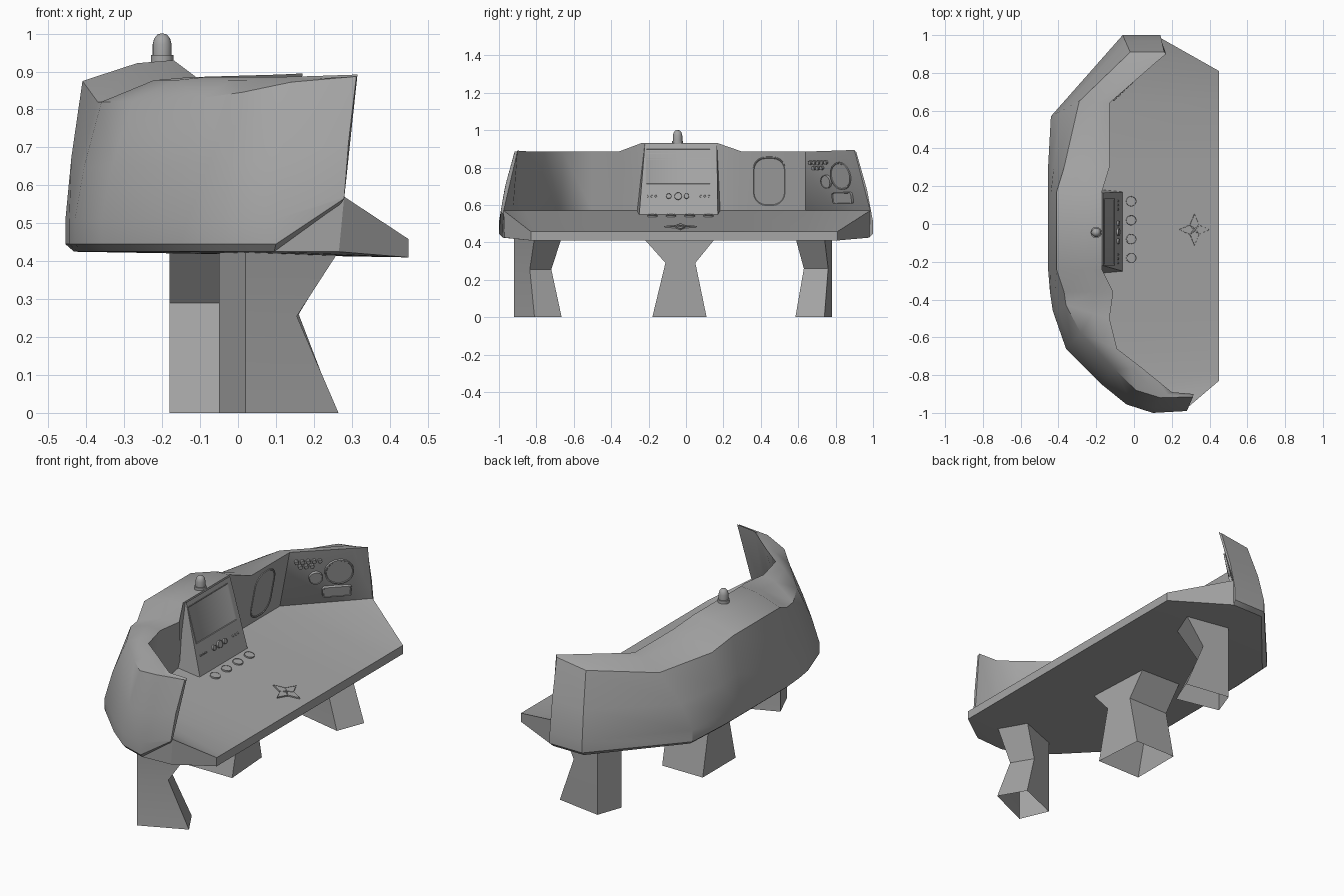
import bpy, bmesh
from math import sin, cos, pi, radians
from mathutils import Vector, Matrix

if "Cube" in bpy.data.objects:
    bpy.data.objects.remove(bpy.data.objects["Cube"])

grey = bpy.data.materials.new("dark_grey")
grey.diffuse_color = (.38, .38, .38, 1)
grey.use_nodes = True
grey.node_tree.nodes["Principled BSDF"].inputs["Base Color"].default_value = grey.diffuse_color


def finish(name, bm, angle=30):
    bmesh.ops.remove_doubles(bm, verts=bm.verts, dist=0.0005)
    bmesh.ops.recalc_face_normals(bm, faces=bm.faces)
    me = bpy.data.meshes.new(name)
    bm.to_mesh(me)
    bm.free()
    me.materials.append(grey)
    ob = bpy.data.objects.new(name, me)
    bpy.context.collection.objects.link(ob)
    bpy.ops.object.select_all(action='DESELECT')
    ob.select_set(True)
    bpy.context.view_layer.objects.active = ob
    bpy.ops.object.shade_smooth_by_angle(angle=radians(angle))
    return ob


def loft(name, rings, angle=30, caps=True):
    """Closed rings joined in order, optionally capped at both ends."""
    bm = bmesh.new()
    vs = [[bm.verts.new(p) for p in r] for r in rings]
    n = len(vs[0])
    for a, b in zip(vs, vs[1:]):
        for i in range(n):
            j = (i + 1) % n
            bm.faces.new((a[i], a[j], b[j], b[i]))
    if caps:
        bm.faces.new(vs[0])
        bm.faces.new(vs[-1])
    return finish(name, bm, angle)


def frame(origin, right, up):
    u = Vector(right).normalized()
    n = u.cross(Vector(up)).normalized()
    m = Matrix((u, n.cross(u), n)).transposed().to_4x4()
    m.translation = Vector(origin)
    return m


def pad(name, fr, at, outline, proud=0.005, dish=0.003, rim=0.92):
    """Small raised plate with a dished face, lying on a surface frame."""
    steps = [(1, -0.012), (1, proud), (rim, proud), (rim - 0.03, proud - dish)]
    return loft(name, [[fr @ Vector((at[0] + x * s, at[1] + y * s, d))
                        for x, y in outline] for s, d in steps])


def disc(r, n=16):
    return [(r * cos(2 * pi * i / n), r * sin(2 * pi * i / n)) for i in range(n)]


def rect(w, h):
    return [(-w / 2, -h / 2), (w / 2, -h / 2), (w / 2, h / 2), (-w / 2, h / 2)]


def round_rect(w, h, r, n=5):
    pts = []
    for k, (sx, sy) in enumerate(((1, 1), (-1, 1), (-1, -1), (1, -1))):
        for i in range(n + 1):
            a = pi / 2 * (k + i / n)
            pts.append((sx * (w / 2 - r) + r * cos(a), sy * (h / 2 - r) + r * sin(a)))
    return pts


# Hood stations: base xy, shoulder xyz, rim xyz, inner foot xy
stations = [
    (.28, -.99, .312, -.915, .887, .315, -.90, .892, .28, -.975),
    (.10, -1.0, .14, -.92, .872, .20, -.89, .888, .17, -.925),
    (-.04, -.955, .01, -.88, .845, .12, -.825, .886, .08, -.86),
    (-.17, -.85, -.10, -.77, .83, .04, -.76, .885, .00, -.79),
    (-.36, -.66, -.28, -.58, .82, -.09, -.66, .885, -.13, -.67),
    (-.43, -.46, -.36, -.43, .82, -.13, -.50, .885, -.17, -.50),
    (-.445, -.36, -.37, -.36, .82, -.11, -.36, .885, -.17, -.36),
    (-.455, -.24, -.41, -.24, .875, -.17, -.24, .93, -.19, -.24),
    (-.455, .17, -.41, .17, .875, -.17, .17, .93, -.19, .17),
    (-.455, .30, -.37, .30, .82, -.13, .30, .885, -.19, .30),
    (-.44, .57, -.29, .65, .82, -.13, .64, .885, -.19, .64),
    (-.06, 1.0, -.02, .91, .86, .11, .85, .892, .075, .915),
    (.14, 1.0, .16, .91, .885, .17, .90, .895, .14, .985),
]
rings, feet, under = [], [], []
for k, s in enumerate(stations):
    b, sh, ri = Vector(s[0:2]), Vector(s[2:5]), Vector(s[5:8])
    lift = .06 if k == 0 else 0        # lower edge rises at the near tip
    low = Vector((b.x, b.y, .51 + lift))
    mid = low.lerp(sh, .45)
    mid.xy = b.lerp(sh.xy, .35)
    roof = sh.lerp(ri, .6)
    roof.z = ri.z - .008
    foot = Vector((s[8], s[9], .57))
    bottom = Vector((b.x * .95, b.y * .98, .425))
    rings.append([bottom + Vector((0, 0, lift * 2)), (b.x, b.y, .445 + lift * 2),
                  low, mid, sh, roof, ri, foot])
    feet.append(foot)
    under.append(bottom)
loft("hood", rings, 38)

# Desk: ruled from the wall foot to the front edge, with lip and underside
bm = bmesh.new()
back = [bm.verts.new(p) for p in feet]
ys = [max(-.83, min(.81, p.y)) for p in feet]
ys[0], ys[-1] = -.83, .81
top = [bm.verts.new((.45, y, .458)) for y in ys]
lip = [bm.verts.new((.45, y, .41)) for y in ys]
base = [bm.verts.new(p) for p in under]
for i in range(len(back) - 1):
    bm.faces.new((back[i], back[i + 1], top[i + 1], top[i]))
    bm.faces.new((top[i], top[i + 1], lip[i + 1], lip[i]))
    bm.faces.new((lip[i], lip[i + 1], base[i + 1], base[i]))
for e in (0, -1):
    bm.faces.new((back[e], top[e], lip[e], base[e]))
bm.faces.new((back[0], base[0], base[1]))
finish("desk", bm, 20)


# Open-ended legs pinched at the waist
def leg(name, foot, waist, head, zw):
    loft(name, [[(x, y, z) for x, y in q] for q, z in
                ((foot, 0), (waist, zw), (head, .425))], 10, caps=False)


a = [(.265, -.81), (.18, -.665), (-.05, -.76), (.02, -.92)]
leg("front_leg", a, [(.155, -.835), (.085, -.72)] + a[2:], a, .255)
c = [(.26, .74), (.20, .585), (-.05, .64), (0, .78)]
leg("rear_leg", c, [(.16, .76), (.09, .63)] + c[2:], c, .26)


def middle(y0, y1):
    return [(.09, y0), (.07, y1), (-.18, y1), (-.18, y0)]


leg("middle_leg", middle(-.18, .11), middle(-.11, .05), middle(-.23, .16), .29)

# Screen housing and its controls
left = [(-.165, -.22, .925), (-.06, -.25, .55), (-.25, -.27, .55), (-.25, -.24, .85)]
right = [(-.165, .165, .925), (-.06, .17, .55), (-.25, .19, .55), (-.25, .17, .85)]
loft("screen_housing", [left, right])
fs = frame((-.1125, -.042, .7375), (0, 1, 0), (-.105, 0, .375))
pad("display", fs, (0, .07), rect(.355, .2), .003, .003, .98)
for i, (y, r) in enumerate(((-.05, .014), (0, .02), (.045, .014))):
    pad("screen_button_%d" % i, fs, (y, -.095), disc(r), .01, .002)
for i, y in enumerate((-.16, -.138, -.116, .124, .146, .168)):
    pad("screen_dot_%d" % i, fs, (y - .004, -.095), disc(.006, 8), .005, .001)

# Desk buttons and four-way pad
slope = (-.64, 0, .112)
for i, y in enumerate((-.18, -.08, .02, .12)):
    pad("desk_button_%d" % i, frame((-.015, y, .5395), (0, 1, 0), slope), (0, 0),
        disc(.027, 20), .008, .001)
fd = frame((.32, -.03, .481), (0, 1, 0), slope)
for i in range(4):
    d = Vector((cos(i * pi / 2), sin(i * pi / 2)))
    e = Vector((-d.y, d.x))
    kite = [d * .045, e * .026 - d * .016, d * -.036, e * -.026 - d * .016]
    pad("arrow_%d" % i, fd, d * .04, [tuple(p) for p in kite], .007, .001)

# Oval panel on the straight wall
fo = frame((-.16, .445, .725), (0, 1, 0), (.06, 0, .315))
pad("oval_panel", fo, (0, 0), round_rect(.175, .27, .07), .004, .003, .96)

# Gauges and switches on the angled wall
q = [Vector(p) for p in ((-.19, .64, .57), (.14, .985, .57), (.17, .9, .895), (-.13, .64, .885))]
fw = frame(sum(q, Vector()) / 4, q[1] - q[0] + q[2] - q[3], q[2] + q[3] - q[0] - q[1])
pad("large_gauge", fw, (.06, .025), disc(.075, 24), .01)
pad("small_gauge", fw, (-.06, -.005), disc(.036, 20), .01)
pad("gauge_tray", fw, (.05, -.095), round_rect(.15, .06, .012), .012)
for i in range(8):
    u, v = (-.16 + i * .03, .1) if i < 5 else (-.14 + (i - 5) * .03, .07)
    pad("switch_%d" % i, fw, (u, v), disc(.011, 10), .01, .001)

# Beacon lamp
prof = [(.03, .90), (.03, .943), (.025, .943), (.025, .972), (.021, .987), (.013, .997), (.004, 1.0)]
loft("beacon", [[(-.2 + x, -.045 + y, z) for x, y in disc(r, 20)] for r, z in prof], 40)
